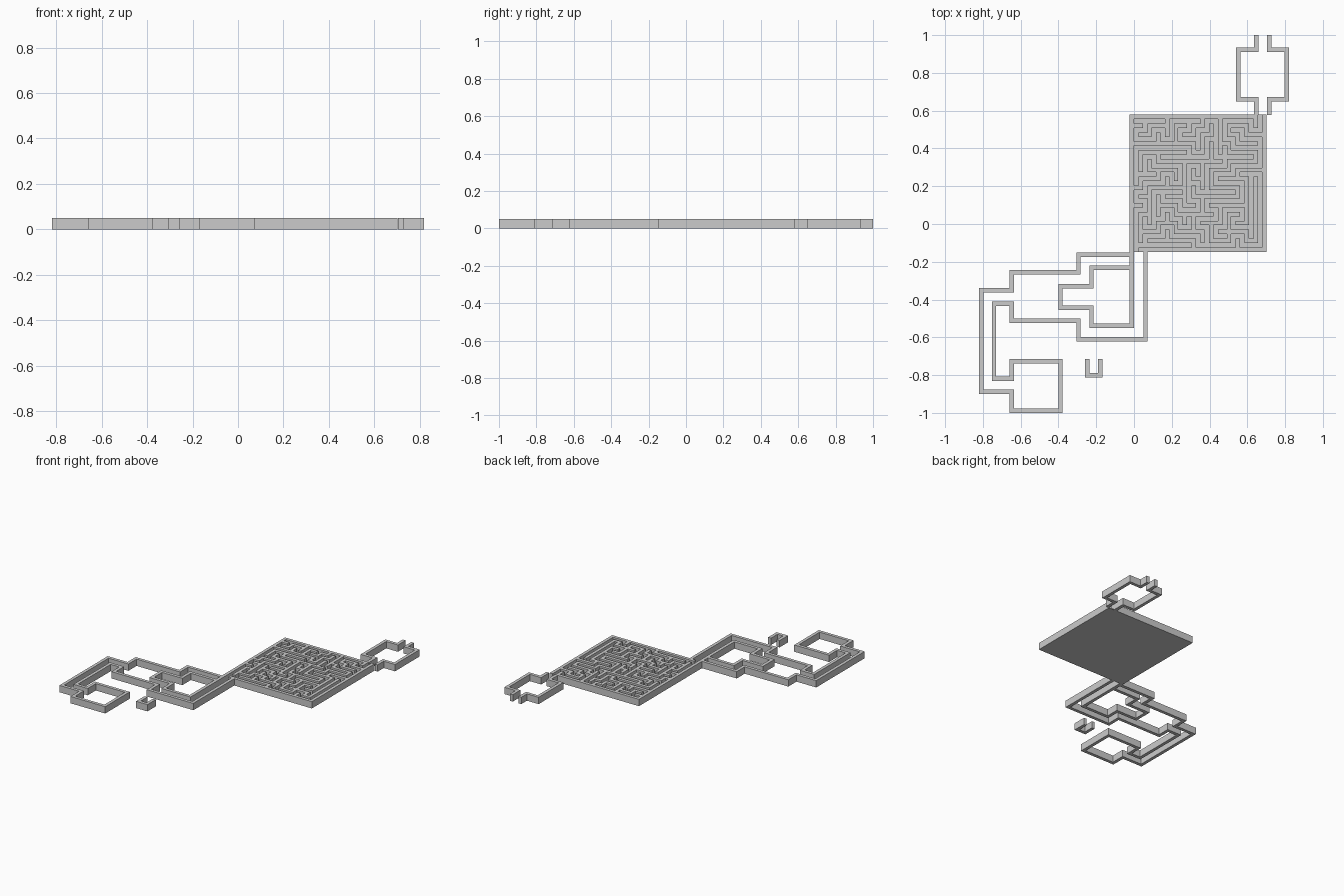
import bpy, bmesh, random
from mathutils import Vector

if "Cube" in bpy.data.objects:
    bpy.data.objects.remove(bpy.data.objects["Cube"])

H = 0.05           # wall height
U = 0.0234         # wall thickness and maze grid unit
N = 15             # maze cells per side
G = 2 * N + 1      # grid squares per side
X0, Y0 = -0.0234, -0.147
FLOOR = 0.004


def finish(bm, name):
    bmesh.ops.remove_doubles(bm, verts=bm.verts, dist=1e-5)
    bmesh.ops.recalc_face_normals(bm, faces=bm.faces)
    me = bpy.data.meshes.new(name)
    bm.to_mesh(me)
    bm.free()
    ob = bpy.data.objects.new(name, me)
    bpy.context.collection.objects.link(ob)
    return ob


def wall(name, pts, closed=False):
    """Upright wall with mitred corners along a centre line."""
    p = [Vector(q) for q in pts]
    n = len(p)
    bm = bmesh.new()
    rings = []
    for i in range(n):
        a = p[i - 1] if (closed or i > 0) else None
        b = p[(i + 1) % n] if (closed or i < n - 1) else None
        d1 = (p[i] - a).normalized() if a is not None else (b - p[i]).normalized()
        d2 = (b - p[i]).normalized() if b is not None else d1
        n1, n2 = Vector((-d1.y, d1.x)), Vector((-d2.y, d2.x))
        m = (n1 + n2) / (1 + n1.dot(n2)) * U / 2
        l, r = p[i] + m, p[i] - m
        rings.append([bm.verts.new((v.x, v.y, z))
                      for v, z in ((l, 0), (r, 0), (r, H), (l, H))])
    for i in range(n if closed else n - 1):
        s, t = rings[i], rings[(i + 1) % n]
        for k in range(4):
            bm.faces.new((s[k], s[(k + 1) % 4], t[(k + 1) % 4], t[k]))
    if not closed:
        bm.faces.new(rings[0])
        bm.faces.new(rings[-1])
    return finish(bm, name)


# Maze layout: depth-first carving from the top right cell
random.seed(7)
open_sq = {(2 * N - 1, 2 * N - 1)}
stack = [(N - 1, N - 1)]
while stack:
    cx, cy = stack[-1]
    options = [(dx, dy) for dx, dy in ((1, 0), (-1, 0), (0, 1), (0, -1))
               if 0 <= cx + dx < N and 0 <= cy + dy < N
               and (2 * (cx + dx) + 1, 2 * (cy + dy) + 1) not in open_sq]
    if not options:
        stack.pop()
        continue
    dx, dy = random.choice(options)
    open_sq.add((2 * cx + 1 + dx, 2 * cy + 1 + dy))
    open_sq.add((2 * (cx + dx) + 1, 2 * (cy + dy) + 1))
    stack.append((cx + dx, cy + dy))
open_sq |= {(1, 0), (G - 2, G - 1)}    # the two entrances


def height(i, j):
    if not (0 <= i < G and 0 <= j < G):
        return 0
    return FLOOR if (i, j) in open_sq else H


# Maze block: tops, corridor floors and steps between them
bm = bmesh.new()


def quad(*cs):
    bm.faces.new([bm.verts.new((X0 + x * U, Y0 + y * U, z)) for x, y, z in cs])


for i in range(G):
    for j in range(G):
        h = height(i, j)
        corners = [(i, j), (i + 1, j), (i + 1, j + 1), (i, j + 1)]
        quad(*[(x, y, h) for x, y in corners])
        for k, (dx, dy) in enumerate(((0, -1), (1, 0), (0, 1), (-1, 0))):
            low = height(i + dx, j + dy)
            if low < h:
                a, b = corners[k], corners[(k + 1) % 4]
                quad((*a, low), (*b, low), (*b, h), (*a, h))
quad((0, 0, 0), (0, G, 0), (G, G, 0), (G, 0, 0))
me = bpy.data.meshes.new("maze")
bmesh.ops.remove_doubles(bm, verts=bm.verts, dist=1e-5)
bmesh.ops.dissolve_limit(bm, angle_limit=0.01, verts=bm.verts, edges=bm.edges)
bm.to_mesh(me)
bm.free()
bpy.context.collection.objects.link(bpy.data.objects.new("maze", me))

# Exit room beyond the maze
wall("exit_room_left_wall", [(0.648, 1.0), (0.648, 0.923), (0.553, 0.923),
                             (0.553, 0.66), (0.648, 0.66), (0.648, 0.578)])
wall("exit_room_right_wall", [(0.717, 1.0), (0.717, 0.923), (0.808, 0.923),
                              (0.808, 0.66), (0.717, 0.66), (0.717, 0.578)])

# Long wall around the entry corridors and rooms
wall("outer_corridor_wall", [
    (-0.023, -0.163), (-0.294, -0.163), (-0.294, -0.255), (-0.648, -0.255),
    (-0.648, -0.35), (-0.808, -0.35), (-0.808, -0.888), (-0.648, -0.888),
    (-0.648, -0.988), (-0.389, -0.988), (-0.389, -0.727), (-0.648, -0.727),
    (-0.648, -0.82), (-0.741, -0.82), (-0.741, -0.422), (-0.648, -0.422),
    (-0.648, -0.512), (-0.294, -0.512), (-0.294, -0.61), (0.061, -0.61),
    (0.061, -0.147)])

# Inner island and its link to the maze
wall("inner_island_wall", [
    (-0.0117, -0.231), (-0.0117, -0.538), (-0.225, -0.538), (-0.225, -0.443),
    (-0.389, -0.443), (-0.389, -0.329), (-0.225, -0.329), (-0.225, -0.231)],
    closed=True)
wall("island_link_wall", [(-0.0117, -0.147), (-0.0117, -0.2193)])

# Separate alcove
wall("alcove_wall", [(-0.247, -0.715), (-0.247, -0.8), (-0.178, -0.8), (-0.178, -0.715)])
